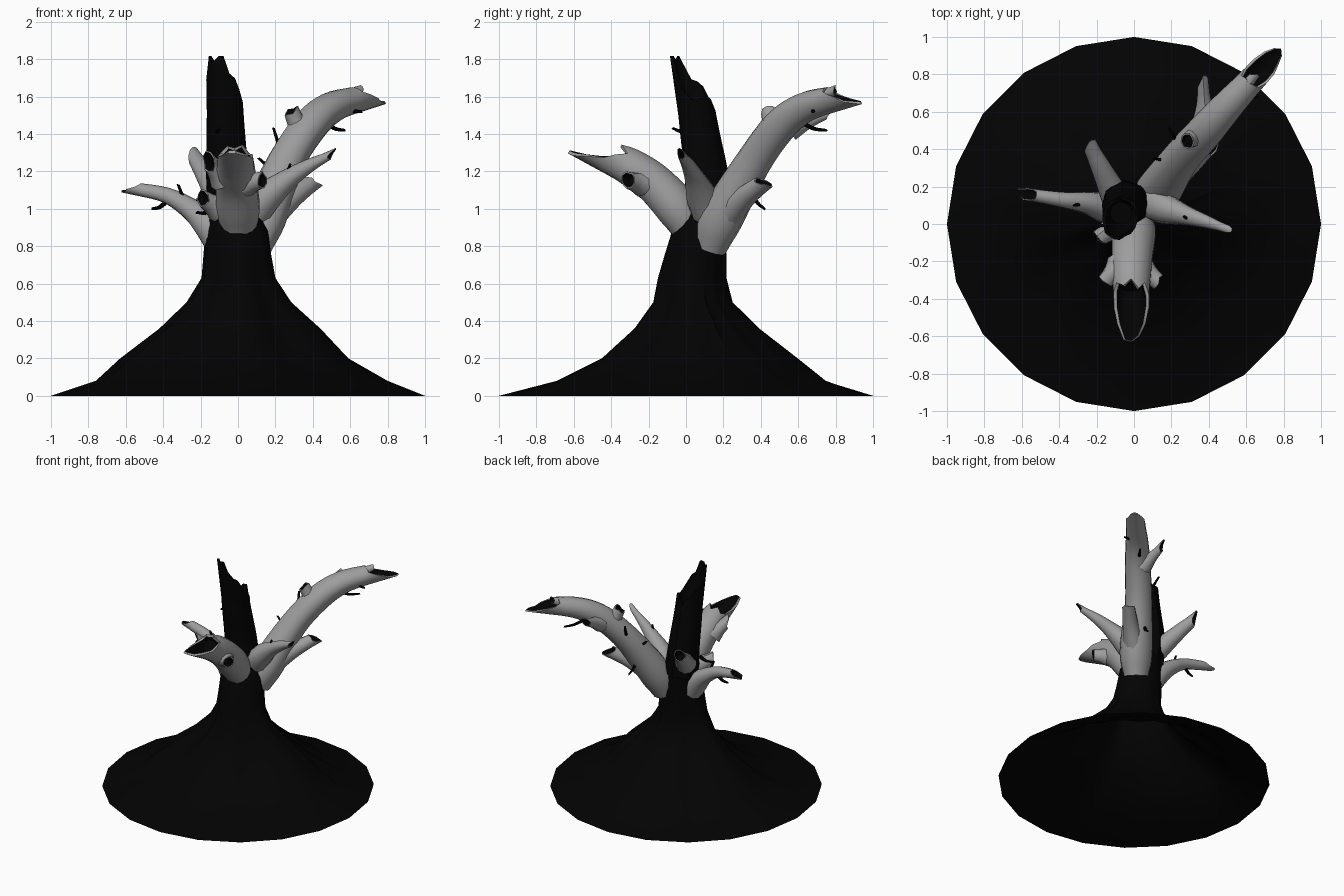
import bpy, math, random
from mathutils import Vector

random.seed(7)


def mat(name, v):
    m = bpy.data.materials.new(name)
    m.diffuse_color = (v, v, v, 1)
    return m


BARK = mat("dark_bark", 0.0008)
WOOD = mat("bare_wood", 0.34)


def make(name, verts, faces, mats, idx):
    me = bpy.data.meshes.new(name)
    me.from_pydata(verts, [], faces)
    for m in mats:
        me.materials.append(m)
    for p, i in zip(me.polygons, idx):
        p.material_index = i
    ob = bpy.data.objects.new(name, me)
    bpy.context.collection.objects.link(ob)
    bpy.ops.object.select_all(action='DESELECT')
    ob.select_set(True)
    bpy.context.view_layer.objects.active = ob
    bpy.ops.object.shade_smooth_by_angle(angle=math.radians(45))
    return ob


def spline(keys, steps=4):
    """Catmull-Rom through (x, y, z, r) keys."""
    k = [Vector(p) for p in keys]
    k = [2 * k[0] - k[1]] + k + [2 * k[-1] - k[-2]]
    out = []
    for i in range(1, len(k) - 2):
        a, b, c, d = k[i - 1:i + 3]
        for s in range(steps):
            t = s / steps
            out.append(0.5 * (2 * b + (c - a) * t + (2 * a - 5 * b + 4 * c - d) * t * t
                              + (3 * b - a - 3 * c + d) * t ** 3))
    return out + [k[-2]]


def limb(name, keys, lip=0.05, lip_at=180, jag=0.02, depth=0.06, n=12,
         outer=WOOD, ref=(0, 0, 1), rough=0.04):
    """Tapered tube with a broken, hollow dark end; lip_at = angle of the longest splinter."""
    pts = spline(keys)
    pos = [p.to_3d() for p in pts]
    rad = [p[3] for p in pts]
    lip_a = math.radians(lip_at)
    verts, faces, idx = [], [], []
    wob = [random.uniform(-rough, rough) for _ in range(n)]
    jags = [random.uniform(-jag, jag) for _ in range(n)]

    def ring(c, t, r, off):
        u = Vector(ref)
        u = (u - t * u.dot(t)).normalized()
        s = t.cross(u)
        for i in range(n):
            a = 2 * math.pi * i / n
            o = 0
            if off:
                o = lip * (0.5 + 0.5 * math.cos(a - lip_a)) ** 2 + jags[i]
            verts.append(c + t * o + (u * math.cos(a) + s * math.sin(a)) * r * (1 + wob[i]))

    m = len(pos)
    for j in range(m):
        t = (pos[min(j + 1, m - 1)] - pos[max(j - 1, 0)]).normalized()
        ring(pos[j], t, rad[j], j == m - 1)
    ring(pos[-1], t, rad[-1] * 0.82, True)
    ring(pos[-1] - t * depth, t, rad[-1] * 0.6, False)
    for j in range(m + 1):
        for i in range(n):
            k = (i + 1) % n
            faces.append((j * n + i, j * n + k, (j + 1) * n + k, (j + 1) * n + i))
            idx.append(0 if j < m else 1)
    faces.append([(m + 1) * n + i for i in range(n)])
    idx.append(1)
    return make(name, verts, faces, [outer, BARK], idx)


# Flared trunk with root folds: z, x min, x max, y min, y max, valley depth between roots
N = 40
levels = [(0, -1, 1, -1, 1, 0), (0.08, -0.76, 0.8, -0.69, 0.76, 0.06),
          (0.2, -0.63, 0.59, -0.45, 0.61, 0.12), (0.36, -0.42, 0.44, -0.275, 0.40, 0.14),
          (0.5, -0.275, 0.285, -0.175, 0.255, 0.13), (0.63, -0.195, 0.2, -0.15, 0.22, 0.09),
          (0.75, -0.185, 0.178, -0.115, 0.22, 0.06), (0.88, -0.175, 0.16, -0.075, 0.205, 0.03),
          (1.0, -0.165, 0.1, -0.025, 0.205, 0.01)]
creases = [0.5 if random.random() < 0.25 else 0 for _ in range(N)]
tv, tf = [], []
for z, x0, x1, y0, y1, f in levels:
    for i in range(N):
        a = 2 * math.pi * i / N
        k = 1 - f * (0.5 - 0.5 * math.cos(4 * a) + creases[i])
        if z == 0 and i % 2:
            k = math.cos(math.pi / 20)          # ground edge is a 20-gon
        tv.append(((x0 + x1) / 2 + (x1 - x0) / 2 * k * math.cos(a),
                   (y0 + y1) / 2 + (y1 - y0) / 2 * k * math.sin(a), z))
for j in range(len(levels) - 1):
    for i in range(N):
        k = (i + 1) % N
        tf.append((j * N + i, j * N + k, (j + 1) * N + k, (j + 1) * N + i))
make("trunk", tv, tf, [BARK], [0] * len(tf))

# Tall splintered top of the trunk
limb("broken_top", [(-0.035, 0.1, 0.98, 0.125), (-0.055, 0.11, 1.15, 0.115),
                    (-0.065, 0.075, 1.38, 0.104), (-0.07, 0.05, 1.55, 0.096)],
     lip=0.29, lip_at=-30, jag=0.04, depth=0.05, n=20, outer=BARK, ref=(0, -1, 0), rough=0.05)

# Main limbs
limb("back_right_limb", [(0.09, 0.13, 0.79, 0.09), (0.14, 0.19, 0.95, 0.12), (0.255, 0.355, 1.24, 0.10),
                         (0.385, 0.50, 1.44, 0.095), (0.5, 0.63, 1.54, 0.084), (0.63, 0.77, 1.585, 0.07)],
     lip=0.23, jag=0.02, depth=0.03, n=14)
limb("front_limb", [(0, 0.02, 0.87, 0.085), (0, -0.04, 0.99, 0.115), (-0.01, -0.16, 1.125, 0.11),
                    (-0.015, -0.27, 1.205, 0.105), (-0.015, -0.36, 1.255, 0.095)],
     lip=0.29, jag=0.035, depth=0.03, n=14)
limb("left_limb", [(-0.11, 0.08, 0.83, 0.08), (-0.16, 0.09, 0.91, 0.08), (-0.25, 0.115, 0.995, 0.06),
                   (-0.38, 0.13, 1.07, 0.043), (-0.54, 0.155, 1.105, 0.034)],
     lip=0.09, jag=0.015, depth=0.03, n=10)
limb("right_limb", [(0.09, 0.12, 0.98, 0.09), (0.15, 0.09, 1.06, 0.085), (0.27, 0.05, 1.16, 0.055),
                    (0.38, 0.015, 1.23, 0.037), (0.48, -0.02, 1.28, 0.022)],
     lip=0.06, lip_at=0, jag=0.01, depth=0.03, n=10)
limb("back_left_limb", [(-0.1, 0.15, 1.07, 0.08), (-0.145, 0.24, 1.14, 0.065), (-0.19, 0.33, 1.21, 0.052),
                        (-0.225, 0.4, 1.26, 0.042)], lip=0.06, lip_at=20, jag=0.015, n=10)
limb("right_stub", [(0.19, 0.23, 0.97, 0.075), (0.29, 0.31, 1.06, 0.06), (0.385, 0.4, 1.13, 0.047)],
     lip=0.06, jag=0.01, depth=0.02, n=10)

# Short knots and splinters on the limbs: name, base, base radius, end, end radius, lip
knots = [("upper_knot", (0.33, 0.47, 1.42), 0.06, (0.29, 0.445, 1.515), 0.044, 0.025),
         ("back_spike", (0.38, 0.56, 1.43), 0.07, (0.37, 0.73, 1.5), 0.03, 0.08),
         ("tip_spike", (0.58, 0.72, 1.6), 0.045, (0.64, 0.79, 1.63), 0.025, 0.03),
         ("side_knot", (0.05, -0.24, 1.135), 0.07, (0.12, -0.3, 1.15), 0.045, 0.03),
         ("left_spike", (-0.08, -0.23, 1.16), 0.08, (-0.14, -0.29, 1.23), 0.045, 0.07),
         ("front_left_stub", (-0.1, -0.01, 1.0), 0.075, (-0.18, -0.07, 1.05), 0.045, 0.04)]
for name, a, ra, b, rb, lip in knots:
    mid = [(p + q) / 2 for p, q in zip(a, b)]
    limb(name, [(*a, ra), (*mid, (ra + 2 * rb) / 3), (*b, rb)], lip=lip, lip_at=30,
         jag=0.01, depth=0.02, n=9, ref=(0.1, -0.3, 1))

# Small dead black twigs: start and end
twigs = [((-0.26, 0.11, 1.0), (-0.32, 0.1, 1.13)), ((-0.38, 0.13, 1.04), (-0.46, 0.12, 1.0)),
         ((0.24, 0.42, 1.3), (0.19, 0.51, 1.43)), ((0.47, 0.62, 1.46), (0.57, 0.75, 1.42)),
         ((0.22, 0.33, 1.2), (0.11, 0.35, 1.27)), ((0.58, 0.68, 1.55), (0.66, 0.68, 1.52)),
         ((0.2, 0.35, 1.08), (0.22, 0.42, 1.0)), ((-0.13, 0.0, 1.0), (-0.22, -0.04, 0.98)),
         ((0.25, 0.06, 1.18), (0.28, 0.03, 1.24)), ((-0.12, 0.02, 1.42), (-0.1, -0.07, 1.43)),
         ((-0.12, 0.0, 1.08), (-0.22, -0.02, 1.05))]
for i, (a, b) in enumerate(twigs):
    mid = [(p + q) / 2 for p, q in zip(a, b)]
    mid[2] -= 0.012
    limb(f"twig_{i + 1}", [(*a, 0.014), (*mid, 0.011), (*b, 0.007)], lip=0.005, jag=0.002,
         depth=0.005, n=6, outer=BARK, ref=(0.3, 0.2, 1))
